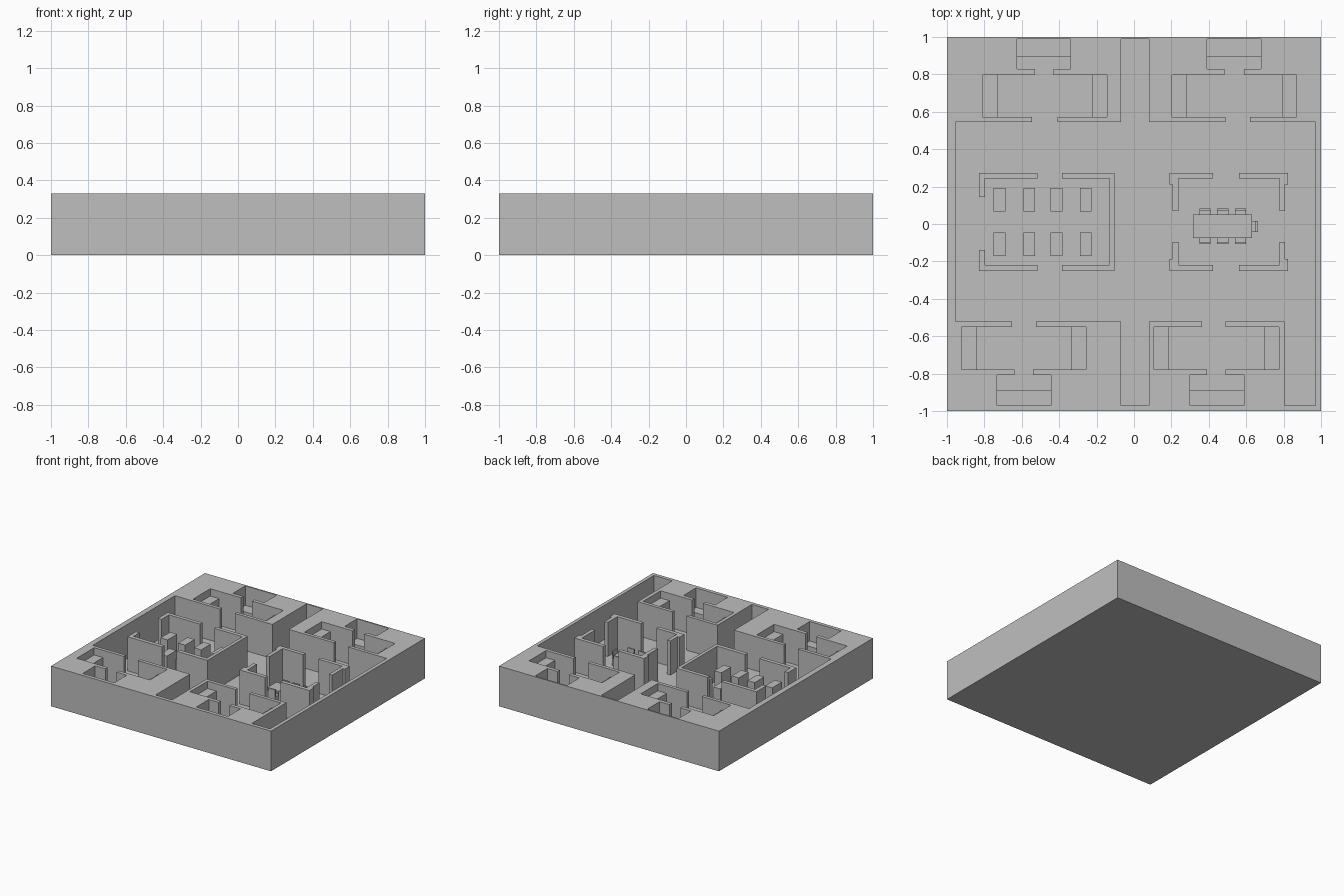
import bpy, bmesh

cube = bpy.data.objects.get("Cube")
if cube:
    bpy.data.objects.remove(cube, do_unlink=True)

FLOOR, TOP = 0.05, 0.33

grey = bpy.data.materials.new("plain_grey")
grey.use_nodes = True
grey.diffuse_color = (0.52, 0.52, 0.52, 1)
for node in grey.node_tree.nodes:
    if node.type == 'BSDF_PRINCIPLED':
        node.inputs["Base Color"].default_value = grey.diffuse_color
        node.inputs["Roughness"].default_value = 0.8


def prism(name, outline, z0=FLOOR, z1=TOP):
    """Extrude a plan outline between two heights."""
    bm = bmesh.new()
    base = bm.faces.new([bm.verts.new((x, y, z0)) for x, y in outline])
    ext = bmesh.ops.extrude_face_region(bm, geom=[base], use_keep_orig=True)
    for v in ext["geom"]:
        if isinstance(v, bmesh.types.BMVert):
            v.co.z = z1
    bmesh.ops.recalc_face_normals(bm, faces=bm.faces)
    mesh = bpy.data.meshes.new(name)
    bm.to_mesh(mesh)
    bm.free()
    mesh.materials.append(grey)
    obj = bpy.data.objects.new(name, mesh)
    bpy.context.collection.objects.link(obj)
    return obj


def box(name, x0, x1, y0, y1, z0=FLOOR, z1=TOP):
    return prism(name, [(x0, y0), (x1, y0), (x1, y1), (x0, y1)], z0, z1)


def carve(target, cutter):
    mod = target.modifiers.new("carve", 'BOOLEAN')
    mod.operation, mod.solver, mod.object = 'DIFFERENCE', 'EXACT', cutter
    bpy.context.view_layer.objects.active = target
    bpy.ops.object.modifier_apply(modifier=mod.name)
    bpy.data.objects.remove(cutter, do_unlink=True)


# Solid block with the hall and corridors sunk into it
block = box("building_block", -1, 1, -1, 1, 0, TOP)
hall = [(-0.955, -0.522), (-0.07, -0.522), (-0.07, -0.97), (0.08, -0.97),
        (0.08, -0.522), (0.805, -0.522), (0.805, -0.97), (0.97, -0.97),
        (0.97, 0.545), (0.08, 0.545), (0.08, 0.988), (-0.07, 0.988),
        (-0.07, 0.545), (-0.955, 0.545)]
carve(block, prism("hall_cutter", hall, FLOOR, 0.5))


# Bedroom suites: doorway, room, inner doorway, bathroom
def suite(name, levels, door, room, inner, bath):
    y_hall, y_front, y_back, y_bath, y_step, y_end = levels
    spans = [(door, y_hall, y_front), (room, y_front, y_back),
             (inner, y_back, y_bath), (bath, y_bath, y_end)]
    left = [(s[0], y) for s, a, b in spans for y in (a, b)]
    right = [(s[1], y) for s, a, b in spans for y in (a, b)]
    carve(block, prism(name + "_cutter", left + right[::-1], FLOOR, 0.5))
    ya, yb = sorted((y_front, y_back))
    box(name + "_left_cabinet", room[0], room[0] + 0.08, ya, yb, FLOOR, 0.27)
    box(name + "_right_cabinet", room[1] - 0.08, room[1], ya, yb, FLOOR, 0.27)
    ya, yb = sorted((y_step, y_end))
    box(name + "_bath_step", bath[0], bath[1], ya, yb, FLOOR, 0.17)


back = (0.53, 0.573, 0.797, 0.828, 0.892, 0.988)
front = (-0.51, -0.55, -0.777, -0.808, -0.89, -0.97)
suite("back_west", back, (-0.545, -0.41), (-0.81, -0.145), (-0.53, -0.43), (-0.625, -0.34))
suite("back_east", back, (0.49, 0.62), (0.203, 0.87), (0.485, 0.588), (0.39, 0.68))
suite("front_west", front, (-0.652, -0.525), (-0.922, -0.257), (-0.64, -0.54), (-0.732, -0.445))
suite("front_east", front, (0.363, 0.49), (0.108, 0.775), (0.39, 0.49), (0.30, 0.588))

# Office: one C-shaped wall and two corner walls
prism("office_wall", [(-0.385, 0.273), (-0.103, 0.273), (-0.103, -0.25), (-0.385, -0.25),
                      (-0.385, -0.218), (-0.13, -0.218), (-0.13, 0.242), (-0.385, 0.242)])
for side, out, inn, end in (("back", 0.273, 0.242, 0.145), ("front", -0.25, -0.218, -0.14)):
    prism("office_corner_" + side, [(-0.83, out), (-0.515, out), (-0.515, inn),
                                    (-0.797, inn), (-0.797, end), (-0.83, end)])

# Office desks in two rows
for x in (-0.72, -0.56, -0.415, -0.258):
    for y in (0.13, -0.108):
        box("office_desk", x - 0.032, x + 0.032, y - 0.062, y + 0.062, FLOOR, 0.22)

# Meeting room: four stepped corner walls
MID = 0.507
for s, reach in ((-1, 0.085), (1, 0.055)):
    for side, out, inn, notch, end in (("back", 0.273, 0.242, 0.21, 0.07),
                                       ("front", -0.25, -0.218, -0.187, -0.095)):
        prism("meeting_corner_" + side,
              [(MID + s * d, y) for d, y in ((reach, out), (0.317, out), (0.317, notch),
                                             (0.3, notch), (0.3, end), (0.27, end),
                                             (0.27, inn), (reach, inn))])

# Meeting table
box("table_top", 0.315, 0.63, -0.075, 0.05, 0.135, 0.15)
for x in (0.325, 0.605):
    for y in (-0.065, 0.025):
        box("table_leg", x, x + 0.015, y, y + 0.015, FLOOR, 0.135)

# Chairs along both sides and at the end
for x in (0.38, 0.475, 0.57):
    for s, edge in ((1, 0.05), (-1, -0.075)):
        y0, y1, y2 = edge - s * 0.03, edge + s * 0.02, edge + s * 0.032
        box("chair_seat", x - 0.03, x + 0.03, min(y0, y1), max(y0, y1), FLOOR, 0.11)
        box("chair_back", x - 0.03, x + 0.03, min(y1, y2), max(y1, y2), FLOOR, 0.17)
box("end_chair_seat", 0.60, 0.65, -0.043, 0.017, FLOOR, 0.11)
box("end_chair_back", 0.65, 0.662, -0.043, 0.017, FLOOR, 0.17)
